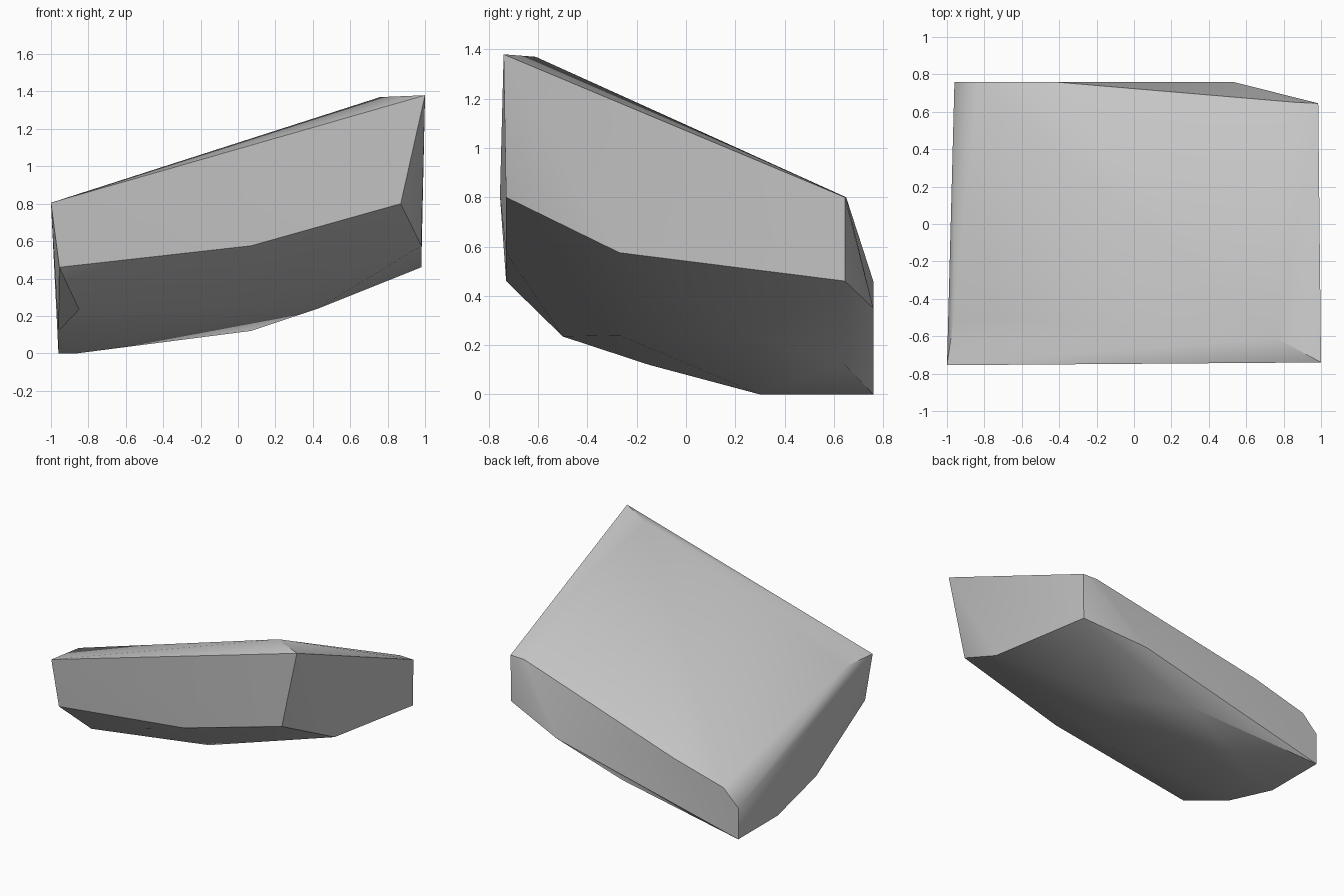
import bpy
import bmesh
import math

default_cube = bpy.data.objects.get("Cube")
if default_cube:
    bpy.data.objects.remove(default_cube, do_unlink=True)


def make_material(name, colour):
    material = bpy.data.materials.new(name)
    material.use_nodes = True
    material.diffuse_color = colour
    shader = material.node_tree.nodes["Principled BSDF"]
    shader.inputs["Base Color"].default_value = colour
    shader.inputs["Roughness"].default_value = 0.9
    return material


def make_hull(name, corners, material):
    """Wrap a convex, faceted stone skin around the given corners."""
    mesh = bpy.data.meshes.new(name)
    shell = bmesh.new()
    for corner in corners:
        shell.verts.new(corner)
    hull = bmesh.ops.convex_hull(shell, input=shell.verts)
    spare = set(hull["geom_interior"]) | set(hull["geom_unused"])
    spare = [item for item in spare if isinstance(item, bmesh.types.BMVert)]
    bmesh.ops.delete(shell, geom=spare, context="VERTS")
    bmesh.ops.recalc_face_normals(shell, faces=shell.faces)
    shell.to_mesh(mesh)
    shell.free()
    mesh.materials.append(material)
    stone = bpy.data.objects.new(name, mesh)
    bpy.context.collection.objects.link(stone)
    return stone


# Sloping upper face, from the high front corner to the low back edge
upper_rim = [
    (1, -0.74, 1.38), (0.76, -0.61, 1.37),
    (-1, -0.755, 0.805), (-0.96, -0.49, 0.8),
    (0.985, 0.645, 0.8), (0.87, 0.65, 0.8),
    (-0.43, 0.76, 0.46), (-0.84, 0.76, 0.35), (-0.96, 0.76, 0.23),
]

# Lower borders of the front, side and back faces
middle_rim = [
    (-0.955, -0.73, 0.46), (0.07, -0.73, 0.575), (0.87, -0.73, 0.8),
    (0.98, -0.27, 0.575), (0.98, 0.645, 0.46), (0.53, 0.76, 0.35),
]

# Rounded underside, resting on the back left corner of the base
underside = [
    (-0.85, -0.5, 0.235), (-0.05, -0.27, 0.24), (0.43, 0.25, 0.24),
    (-0.96, -0.15, 0.12), (0.07, 0.645, 0.12),
    (-0.86, 0.3, 0), (-0.96, 0.3, 0), (-0.96, 0.76, 0),
]

stone_grey = make_material("stone_grey", (0.56, 0.56, 0.56, 1))
rock = make_hull("rock", upper_rim + middle_rim + underside, stone_grey)

# Soft facets with crisp main edges
bpy.ops.object.select_all(action="DESELECT")
rock.select_set(True)
bpy.context.view_layer.objects.active = rock
bpy.ops.object.shade_smooth_by_angle(angle=math.radians(38))
